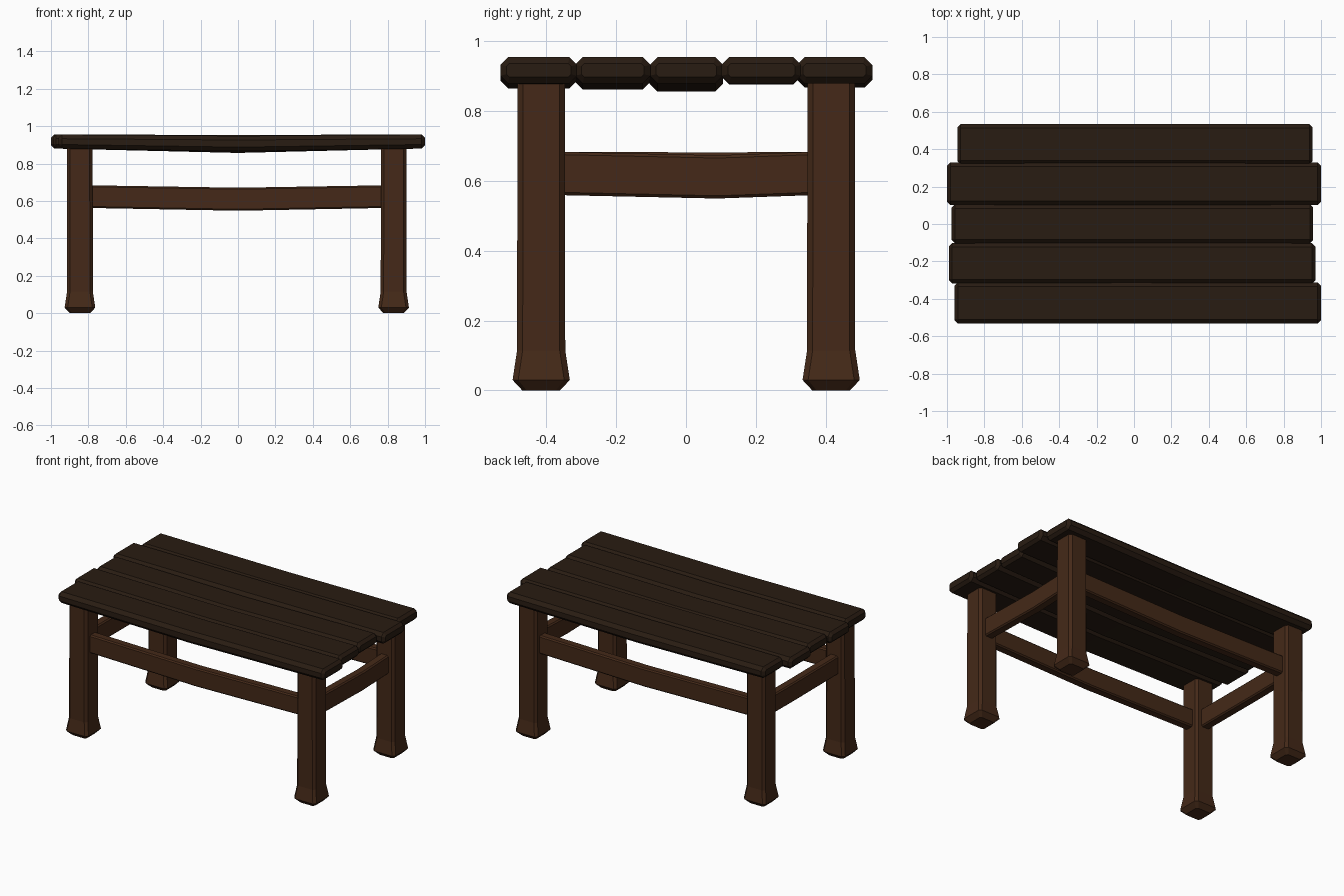
import bpy, bmesh

if "Cube" in bpy.data.objects:
    bpy.data.objects.remove(bpy.data.objects["Cube"])


def material(name, rgb):
    m = bpy.data.materials.new(name)
    m.diffuse_color = (*rgb, 1)
    m.use_nodes = True
    m.node_tree.nodes["Principled BSDF"].inputs["Base Color"].default_value = m.diffuse_color
    return m


DARK = material("dark_wood", (0.022, 0.0115, 0.006))
WARM = material("warm_wood", (0.058, 0.022, 0.009))

PLACE = {"x": lambda t, a, b: (t, a, b),
         "y": lambda t, a, b: (a, t, b),
         "z": lambda t, a, b: (a, b, t)}


def loft(name, axis, sections, mat):
    """Sections: (position, a0, a1, b0, b1, chamfer) -> chamfered beam."""
    bm = bmesh.new()
    rings = []
    for t, a0, a1, b0, b1, c in sections:
        pts = [(a0 + c, b0), (a1 - c, b0), (a1, b0 + c), (a1, b1 - c),
               (a1 - c, b1), (a0 + c, b1), (a0, b1 - c), (a0, b0 + c)]
        rings.append([bm.verts.new(PLACE[axis](t, a, b)) for a, b in pts])
    for r, s in zip(rings, rings[1:]):
        for i in range(8):
            j = (i + 1) % 8
            bm.faces.new((r[i], r[j], s[j], s[i]))
    bm.faces.new(rings[0])
    bm.faces.new(rings[-1])
    bmesh.ops.recalc_face_normals(bm, faces=bm.faces)
    me = bpy.data.meshes.new(name)
    bm.to_mesh(me)
    bm.free()
    me.materials.append(mat)
    ob = bpy.data.objects.new(name, me)
    bpy.context.collection.objects.link(ob)
    return ob


# Table top planks: x0, x1, y0, y1, sag in the middle
planks = [(-0.96, 1.0, -0.532, -0.312, 0.014),
          (-0.99, 0.97, -0.318, -0.102, 0.018),
          (-0.975, 0.958, -0.104, 0.106, 0.023),
          (-1.0, 1.0, 0.102, 0.33, 0.003),
          (-0.945, 0.955, 0.318, 0.534, 0.012)]
for n, (x0, x1, y0, y1, sag) in enumerate(planks):
    lo, hi, e, c = 0.88, 0.955, 0.018, 0.022
    loft(f"top_plank_{n + 1}", "x", [
        (x0, y0 + e, y1 - e, lo + e, hi - e, 0.008),
        (x0 + e, y0, y1, lo, hi, c),
        (0.0, y0, y1, lo - sag, hi - sag * 0.5, c),
        (x1 - e, y0, y1, lo, hi, c),
        (x1, y0 + e, y1 - e, lo + e, hi - e, 0.008)], DARK)

# Legs with flared feet
for side, cx in (("left", -0.845), ("right", 0.832)):
    for end, cy in (("front", -0.415), ("back", 0.416)):
        def ring(z, h, c):
            return (z, cx - h, cx + h, cy - h, cy + h, c)
        loft(f"{end}_{side}_leg", "z", [
            ring(0.0, 0.054, 0.012), ring(0.03, 0.082, 0.016),
            ring(0.115, 0.069, 0.016), ring(0.89, 0.068, 0.016)], WARM)

# Long rails, sagging in the middle
for end, cy in (("front", -0.415), ("back", 0.416)):
    loft(f"{end}_rail", "x", [
        (-0.80, cy - 0.03, cy + 0.03, 0.563, 0.684, 0.008),
        (0.0, cy - 0.03, cy + 0.03, 0.548, 0.671, 0.008),
        (0.79, cy - 0.03, cy + 0.03, 0.563, 0.684, 0.008)], WARM)

# Short side rails
for side, cx, sag in (("left", -0.845, 0.002), ("right", 0.832, 0.01)):
    loft(f"{side}_rail", "y", [
        (-0.37, cx - 0.03, cx + 0.03, 0.56, 0.684, 0.008),
        (0.09, cx - 0.03, cx + 0.03, 0.56 - sag, 0.684 - sag, 0.008),
        (0.37, cx - 0.03, cx + 0.03, 0.56, 0.684, 0.008)], WARM)
